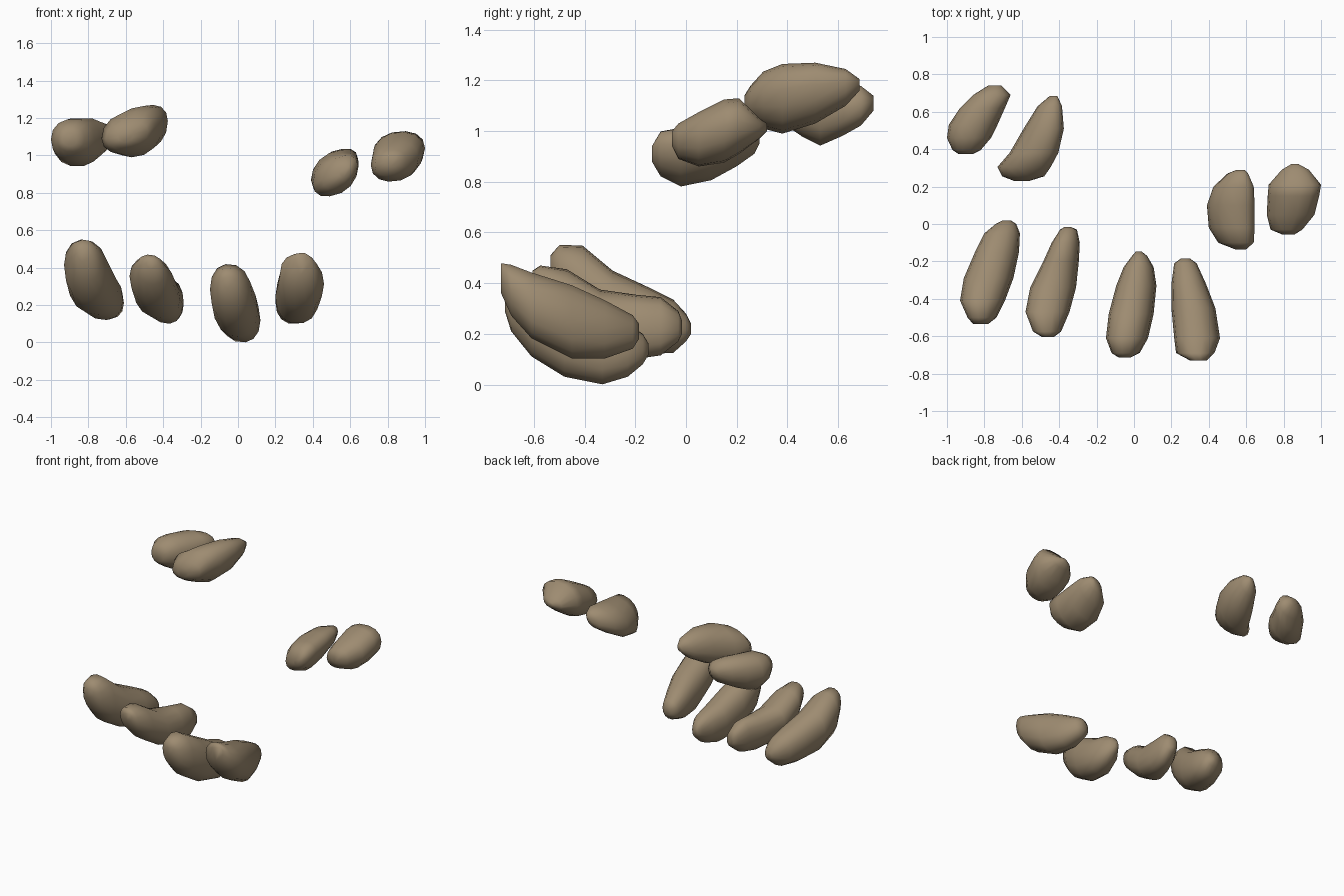
import bpy, math

# One warm tan colour for every pebble
tan = bpy.data.materials.new("warm tan")
tan.diffuse_color = (0.34, 0.26, 0.165, 1)

SIDES = 14


def rounded(v, p=0.9):
    return math.copysign(abs(v) ** p, v)


def pebble(name, stations, tilt=0.0):
    """Loft of tilted oval sections; station = (y, x_min, x_max, z_low, z_high)."""
    verts, faces = [], []
    for y, x0, x1, z0, z1 in stations:
        for i in range(SIDES):
            t = 2 * math.pi * i / SIDES
            verts.append(((x0 + x1) / 2 + (x1 - x0) / 2 * rounded(math.cos(t)), y,
                          (z0 + z1) / 2 + (z1 - z0) / 2 * rounded(math.sin(t + tilt))))
    for r in range(len(stations) - 1):
        for i in range(SIDES):
            j = (i + 1) % SIDES
            a, b = r * SIDES, (r + 1) * SIDES
            faces.append((a + i, a + j, b + j, b + i))
    last = (len(stations) - 1) * SIDES
    faces.append(tuple(reversed(range(SIDES))))
    faces.append(tuple(range(last, last + SIDES)))
    mesh = bpy.data.meshes.new(name)
    mesh.from_pydata(verts, [], faces)
    mesh.update()
    mesh.materials.append(tan)
    mesh.shade_smooth()
    obj = bpy.data.objects.new(name, mesh)
    bpy.context.collection.objects.link(obj)
    return obj


# Lower row, left to right: long saddle-backed pebbles raised at the front
pebble("lower_pebble_1", [
    (-.535, -.86, -.78, .43, .51), (-.50, -.89, -.735, .33, .55), (-.41, -.93, -.69, .22, .55),
    (-.29, -.91, -.645, .15, .45), (-.15, -.85, -.615, .12, .385), (-.05, -.80, -.61, .125, .335),
    (.0, -.74, -.63, .17, .28), (.02, -.70, -.66, .20, .24)], -0.15)
pebble("lower_pebble_2", [
    (-.605, -.49, -.43, .39, .45), (-.575, -.54, -.39, .31, .47), (-.47, -.58, -.345, .21, .455),
    (-.34, -.555, -.31, .13, .375), (-.20, -.485, -.295, .10, .355), (-.10, -.44, -.29, .115, .345),
    (-.03, -.395, -.305, .17, .29), (-.015, -.37, -.34, .20, .25)], -0.15)
pebble("lower_pebble_3", [
    (-.715, -.08, -.02, .29, .36), (-.69, -.12, .03, .21, .40), (-.61, -.15, .075, .11, .42),
    (-.48, -.135, .105, .03, .35), (-.33, -.095, .12, .0, .27), (-.23, -.055, .105, .03, .24),
    (-.17, -.01, .07, .08, .20), (-.147, .01, .04, .12, .16)], -0.1)
pebble("lower_pebble_4", [
    (-.73, .30, .39, .36, .48), (-.69, .225, .43, .27, .475), (-.61, .215, .46, .18, .445),
    (-.45, .20, .435, .10, .395), (-.32, .20, .385, .10, .335), (-.21, .215, .335, .14, .275),
    (-.185, .25, .30, .18, .24)])

# Upper left pair
pebble("upper_left_outer_pebble", [
    (.375, -.94, -.86, 1.05, 1.12), (.395, -.97, -.82, 1.02, 1.16), (.46, -1.0, -.765, .975, 1.195),
    (.53, -.99, -.73, .94, 1.2), (.62, -.93, -.69, .98, 1.2), (.69, -.86, -.66, 1.02, 1.18),
    (.74, -.78, -.71, 1.08, 1.14)])
pebble("upper_left_inner_pebble", [
    (.23, -.64, -.56, 1.07, 1.14), (.255, -.705, -.48, 1.04, 1.18), (.305, -.73, -.445, 1.01, 1.235),
    (.38, -.665, -.405, .99, 1.265), (.51, -.59, -.375, 1.03, 1.27), (.63, -.515, -.385, 1.10, 1.245),
    (.685, -.45, -.41, 1.16, 1.205)], 0.25)

# Upper right pair
pebble("upper_right_inner_pebble", [
    (-.135, .54, .60, .88, .94), (-.10, .45, .64, .82, 1.0), (-.02, .40, .645, .78, 1.015),
    (.10, .39, .645, .805, 1.03), (.20, .425, .64, .86, 1.037), (.27, .50, .61, .91, 1.02),
    (.29, .55, .59, .95, .99)], 0.4)
pebble("upper_right_outer_pebble", [
    (-.055, .79, .86, .94, 1.0), (-.03, .73, .90, .89, 1.03), (.05, .71, .965, .86, 1.075),
    (.15, .715, .99, .875, 1.125), (.21, .72, 1.0, .91, 1.13), (.29, .79, .935, .97, 1.05),
    (.32, .84, .88, 1.0, 1.03)], 0.15)
